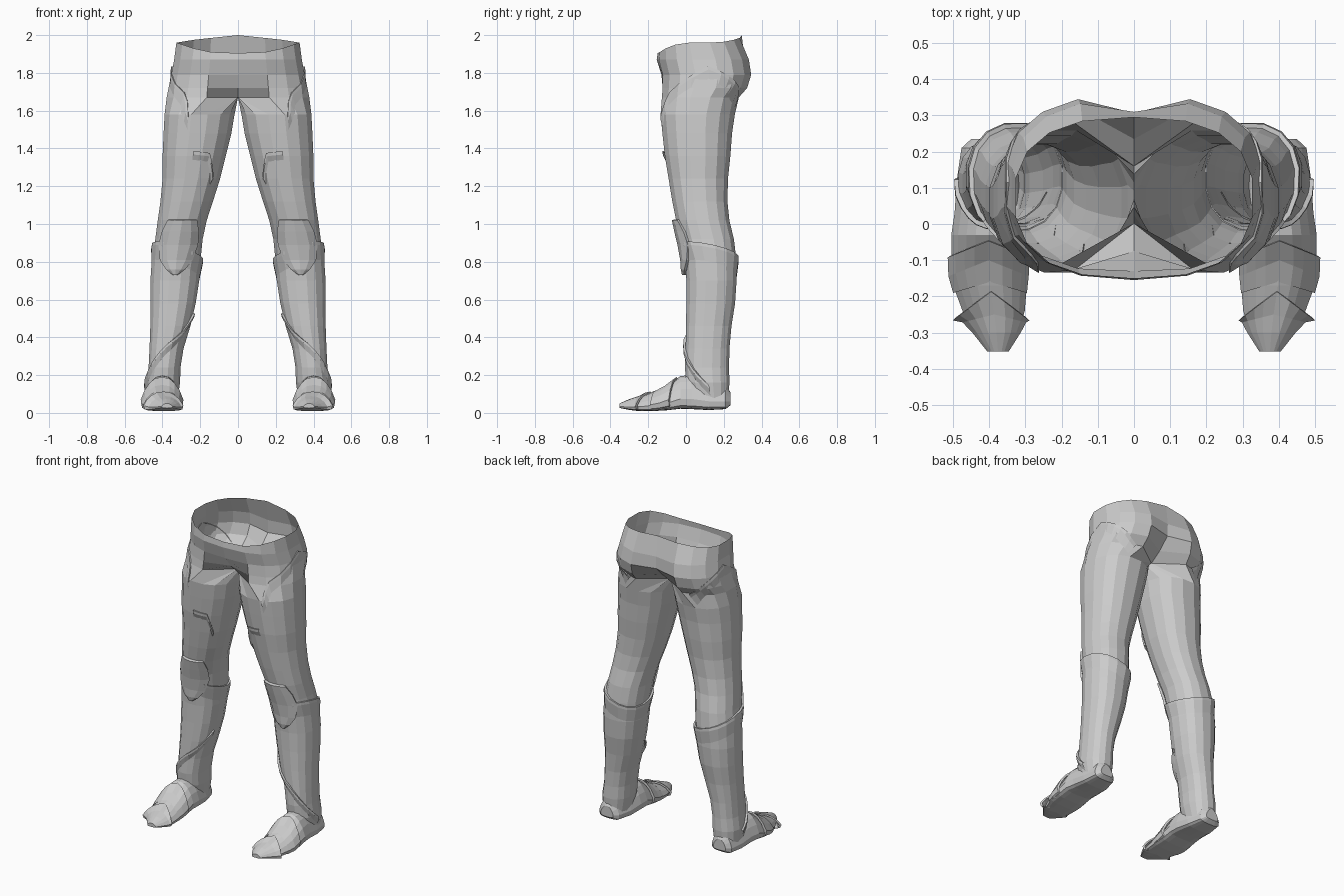
import bpy, bmesh, math
from mathutils import Vector

if "Cube" in bpy.data.objects:
    bpy.data.objects.remove(bpy.data.objects["Cube"])

N, HALF = 16, 10          # sides of a leg ring; columns kept on the open hip half


def power(v, p):
    return 0.0 if abs(v) < 1e-6 else math.copysign(abs(v) ** p, v)


def build(name, rows, closed=True, cap_start=False, cap_end=False):
    """Skin rows of points and mirror the part to the other side."""
    bm = bmesh.new()
    vr = [[bm.verts.new(p) for p in r] for r in rows]
    for a, b in zip(vr, vr[1:]):
        n = min(len(a), len(b))
        wrap = closed and len(a) == len(b) == N
        for i in range(n if wrap else n - 1):
            j = (i + 1) % n
            bm.faces.new((a[i], a[j], b[j], b[i]))
    if cap_start:
        bm.faces.new(vr[0])
    if cap_end:
        bm.faces.new(vr[-1])
    bmesh.ops.recalc_face_normals(bm, faces=bm.faces)
    me = bpy.data.meshes.new(name)
    bm.to_mesh(me)
    bm.free()
    ob = bpy.data.objects.new(name, me)
    bpy.context.collection.objects.link(ob)
    m = ob.modifiers.new("other_side", "MIRROR")
    m.merge_threshold = 0.002
    return ob


# Hip rings: half outlines from front centre round to back centre
RIM = [1.905, 1.91, 1.93, 1.95, 1.96, 1.96, 1.965, 1.975, 1.985, 2.0]
#       z     xout  yfront ybac  front/back cleft depth
HIP = [(1.96, .33, -.15, .295, 0, 0),
       (1.87, .342, -.155, .345, 0, .035),
       (1.79, .358, -.135, .357, .005, .05),
       (1.72, .372, -.135, .335, .06, .10),
       (1.67, .382, -.138, .290, .14, .13)]
#        z    xin  xout  yfront yback
LEG = [(1.58, .015, .392, -.138, .262), (1.48, .032, .397, -.128, .247),
       (1.36, .062, .402, -.115, .238), (1.24, .092, .402, -.095, .225),
       (1.12, .13, .413, -.075, .222), (1.02, .163, .427, -.055, .232),
       (.92, .185, .440, -.028, .256), (.82, .195, .458, -.008, .268),
       (.70, .203, .466, .000, .270), (.58, .222, .466, .000, .262),
       (.46, .25, .466, -.002, .243), (.34, .287, .470, -.004, .232),
       (.24, .303, .475, -.008, .230), (.16, .305, .487, .0, .232),
       (.07, .32, .480, .03, .225)]

rings = []                # (nominal height, points)
for n, (z, xo, yf, yb, cf, cb) in enumerate(HIP):
    pts = []
    for k in range(HALF):
        a = math.radians(-90 + 20 * k)
        x = xo * power(math.cos(a), .78)
        y = (yf + yb) / 2 + (yb - yf) / 2 * power(math.sin(a), .8)
        y += cf * (k == 0) - cb * (k == HALF - 1)
        pts.append(Vector((x, y, RIM[k] if n == 0 else z)))
    if n == len(HIP) - 1:  # crotch line closes the ring along the centre
        a, b = pts[-1], pts[0]
        pts += [a.lerp(b, (i + 1) / 7) for i in range(6)]
    rings.append((z, pts))
for z, xi, xo, yf, yb in LEG:
    pts = []
    for k in range(N):
        a = math.radians(-101.25 + 22.5 * k)
        pts.append(Vector(((xi + xo) / 2 + (xo - xi) / 2 * power(math.cos(a), .9),
                           (yf + yb) / 2 + (yb - yf) / 2 * power(math.sin(a), .9), z)))
    rings.append((z, pts))
build("trouser_legs", [r[1] for r in rings])


def surf(u, z, off):
    """Point on the leg surface at column u and height z, pushed outward."""
    for (z0, a), (z1, b) in zip(rings, rings[1:]):
        if z1 <= z:
            break
    t = min(1, max(0, (z0 - z) / (z0 - z1)))
    i, f = int(math.floor(u)), u - math.floor(u)

    def at(r):
        return r[i % len(r)].lerp(r[(i + 1) % len(r)], f)
    p = at(a).lerp(at(b), t)
    c = sum(b, Vector()) / len(b)
    d = Vector((p.x - c.x, p.y - c.y, 0)).normalized()
    return Vector((p.x, p.y, z)) + d * off


def strip(name, path, width, off, steps=3):
    """Raised overlapping edge following (column, height) points."""
    line = []
    for (u0, z0), (u1, z1) in zip(path, path[1:]):
        line += [(u0 + (u1 - u0) * s / steps, z0 + (z1 - z0) * s / steps) for s in range(steps)]
    line.append(path[-1])
    build(name, [[surf(u, z + dz, o) for u, z in line]
                 for dz, o in ((.004, -.003), (.006, off), (-.012, off), (-width, .001))],
          closed=False)


# Boot cuff: tilted ledge, lower at the back and inside
cuff = []
for k in range(N + 1):
    z = .85
    for _ in range(2):
        p = surf(k, z, 0)
        z = .848 + .33 * (p.x - .32) - .22 * (p.y - .12)
    cuff.append((k, z))
strip("boot_cuff", cuff, .09, .013, 1)

# Overlapping seams: thigh panel, inner thigh fold, ankle wrap
strip("thigh_panel_edge", [(1.2, 1.56), (2.2, 1.69), (4.6, 1.83), (6.2, 1.75), (7.6, 1.66)], .06, .008)
strip("inner_thigh_fold", [(14.6, 1.25), (15.4, 1.37), (16.6, 1.38)], .04, .010)
strip("ankle_wrap", [(13.2, .52), (14.8, .43), (16.5, .36), (18.5, .26), (20.6, .14)], .05, .013)

# Knee pad: shield shape coming to a point below the knee
pad = []
for z, hw, bulge in ((1.025, 1.3, .002), (1.02, 1.4, .022), (.96, 1.9, .026), (.89, 2.1, .026),
                     (.81, 1.55, .026), (.76, .85, .026), (.73, .2, .022), (.73, .15, .002)):
    row = [surf(.5 - hw, z, 0)]
    row += [surf(.5 + hw * s, z, bulge * (1 - .45 * abs(s))) for s in (-1, -.5, 0, .5, 1)]
    pad.append(row + [surf(.5 + hw, z, 0)])
build("knee_pad", pad, closed=False)


# Feet: sections from heel to toe
#        y    xmid half  top  bottom
FOOT = [(.235, .405, .045, .11, .04), (.21, .405, .072, .15, .02), (.12, .40, .09, .17, .015),
        (.03, .398, .098, .20, .02), (-.03, .402, .103, .195, .022), (-.10, .402, .103, .14, .014),
        (-.17, .398, .102, .115, .01), (-.24, .388, .086, .085, .01), (-.30, .380, .062, .068, .018),
        (-.345, .376, .03, .05, .028)]


def section(y, xm, hw, top, bot, grow=0, sweep=0):
    pts = []
    for k in range(N):
        a = 2 * math.pi * k / N
        c, s = math.cos(a), math.sin(a)
        zb = bot + .3 * (top - bot)
        x = (hw + grow) * power(c, .7) * (1 - .35 * max(s, 0))
        z = zb + (top + grow - zb) * power(s, .9) if s > 0 else zb + (zb - bot) * power(s, .4)
        pts.append(Vector((xm + x, y - sweep * abs(x), z)))
    return pts


build("foot", [section(*f) for f in FOOT], cap_start=True, cap_end=True)

# Layered toe cap and instep plate with V-shaped rear edges
build("toe_cap", [section(-.185, .395, .098, .105, .01, -.002, .75),
                  section(-.187, .395, .098, .105, .01, .008, .75),
                  section(-.25, .386, .081, .082, .01, .007, .25),
                  section(-.30, .380, .062, .068, .016, .005),
                  section(-.352, .376, .03, .05, .026)], cap_end=True)
build("instep_plate", [section(-.045, .402, .103, .18, .022, -.002, .4),
                       section(-.047, .402, .103, .18, .022, .010, .4),
                       section(-.10, .402, .103, .14, .014, .008, .4),
                       section(-.16, .398, .101, .117, .011, .001, .3)])
